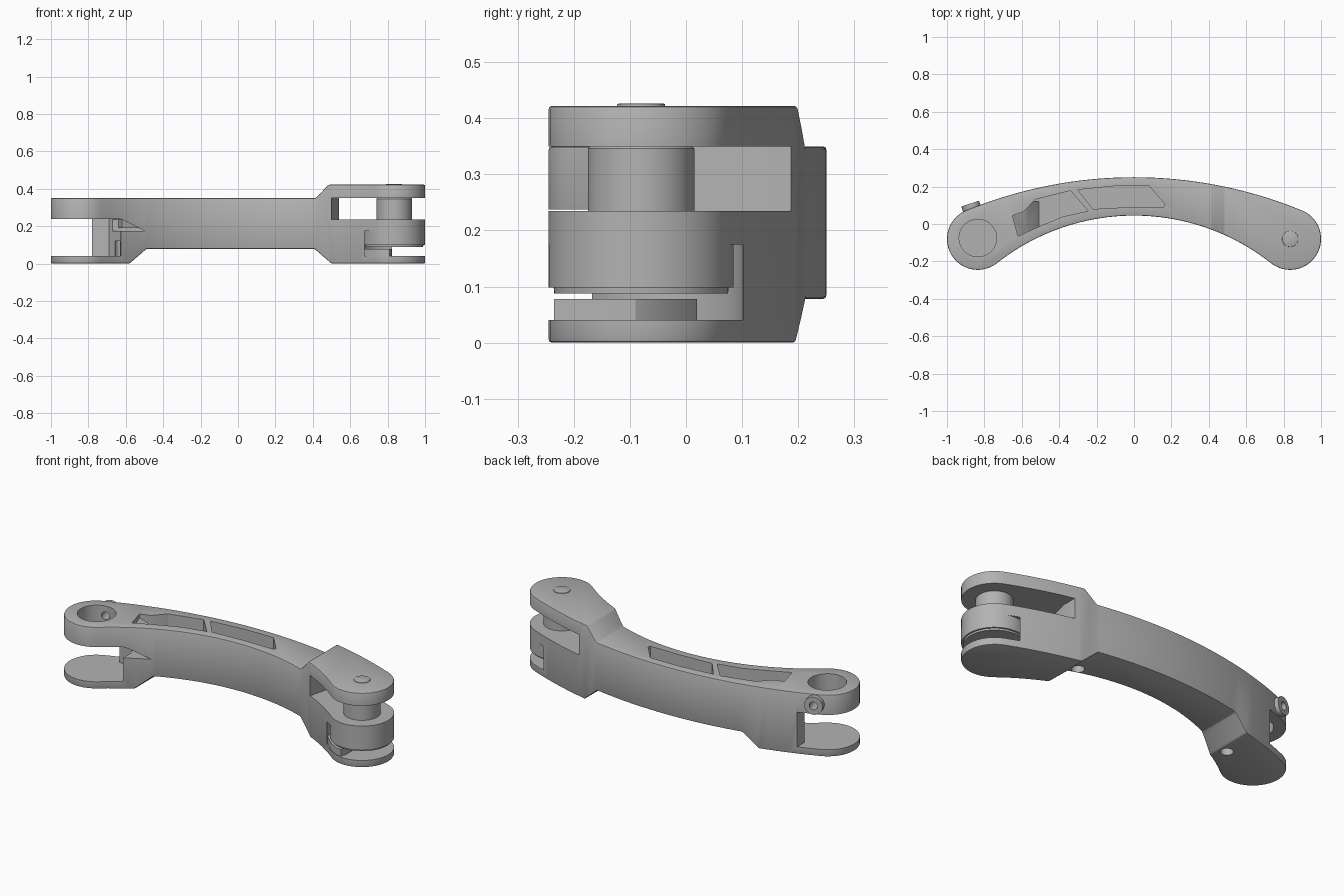
import bpy, bmesh
from math import sin, cos, pi, asin, radians
from mathutils import Vector

if "Cube" in bpy.data.objects:
    bpy.data.objects.remove(bpy.data.objects["Cube"], do_unlink=True)

grey = bpy.data.materials.new("satin grey")
grey.use_nodes = True
colour = (0.45, 0.45, 0.45, 1)
grey.diffuse_color = colour
grey.node_tree.nodes["Principled BSDF"].inputs["Base Color"].default_value = colour

END_X, END_Y, END_R = 0.835, -0.08, 0.165
OUTER_R, INNER_R = 2.36, 1.182
OUTER_Y, INNER_Y = 0.25, 0.045


def prism(name, points, low, high, along_y=False):
    """Extrude an outline along z, or an x-z outline along y."""
    bm = bmesh.new()
    verts = [bm.verts.new((a, low, b) if along_y else (a, b, low)) for a, b in points]
    face = bm.faces.new(verts)
    grown = bmesh.ops.extrude_face_region(bm, geom=[face])["geom"]
    step = Vector((0, high - low, 0) if along_y else (0, 0, high - low))
    bmesh.ops.translate(bm, vec=step, verts=[v for v in grown if isinstance(v, bmesh.types.BMVert)])
    bmesh.ops.recalc_face_normals(bm, faces=bm.faces)
    mesh = bpy.data.meshes.new(name)
    bm.to_mesh(mesh)
    bm.free()
    mesh.materials.append(grey)
    obj = bpy.data.objects.new(name, mesh)
    bpy.context.collection.objects.link(obj)
    return obj


def disc(x, y, r, n=64):
    return [(x + r * cos(2 * pi * i / n), y + r * sin(2 * pi * i / n)) for i in range(n)]


def cylinder(name, x, y, r, low, high):
    return prism(name, disc(x, y, r), low, high)


def apply(obj, mod):
    with bpy.context.temp_override(object=obj, active_object=obj, selected_objects=[obj]):
        bpy.ops.object.modifier_apply(modifier=mod.name)


def combine(obj, tool, operation="DIFFERENCE"):
    mod = obj.modifiers.new("cut", "BOOLEAN")
    mod.operation, mod.solver, mod.object = operation, "EXACT", tool
    apply(obj, mod)
    bpy.data.objects.remove(tool, do_unlink=True)


def bevel(obj, width, segments=2):
    mod = obj.modifiers.new("soft edges", "BEVEL")
    mod.width, mod.segments, mod.angle_limit = width, segments, radians(40)
    apply(obj, mod)


def crescent():
    """Curved link outline: two arcs joined by round ends."""
    top = asin(END_X / (OUTER_R - END_R))
    low = asin(END_X / (INNER_R + END_R))
    pts = []
    for i in range(33):
        a = top * (1 - i / 16)
        pts.append((OUTER_R * sin(a), OUTER_Y - OUTER_R + OUTER_R * cos(a)))
    start, stop = pi / 2 + top, 3 * pi / 2 + pi - pi + low
    sweep = [start + (stop - start) * i / 28 for i in range(1, 28)]
    pts += [(-END_X + END_R * cos(a), END_Y + END_R * sin(a)) for a in sweep]
    for i in range(33):
        a = low * (i / 16 - 1)
        pts.append((INNER_R * sin(a), INNER_Y - INNER_R + INNER_R * cos(a)))
    pts += [(END_X - END_R * cos(a), END_Y + END_R * sin(a)) for a in reversed(sweep)]
    return pts


# Curved body, trimmed to its stepped side profile
body = prism("link_body", crescent(), -0.1, 0.6)
side = [(-1.1, 0), (-0.58, 0), (-0.49, 0.078), (0.41, 0.078), (0.5, 0), (1.1, 0),
        (1.1, 0.422), (0.485, 0.422), (0.415, 0.35), (-1.1, 0.35)]
combine(body, prism("profile", side, -1, 1, True), "INTERSECT")
bevel(body, 0.008)

# Left fork gap and the sloping recess beside it
gap = [(-1.1, -0.4), (-0.615, -0.4), (-0.63, -0.06), (-0.69, 0.03), (-0.78, 0.05),
       (-0.78, 0.4), (-1.1, 0.4)]
combine(body, prism("gap", gap, 0.04, 0.237))
ramp = [(-0.72, 0.175), (-0.5, 0.175), (-0.62, 0.236), (-0.72, 0.236)]
combine(body, prism("ramp", ramp, -0.3, 0.0, True))

# Left bore and its cross hole
combine(body, cylinder("bore", -END_X, END_Y + 0.005, 0.1, 0.2, 0.5))

# Right fork gap
combine(body, prism("gap", [(0.49, -0.4), (0.5, -0.06), (0.54, 0.1), (0.54, 0.4),
                            (1.1, 0.4), (1.1, -0.4)], 0.235, 0.35))

# Round slot below the right eye
combine(body, cylinder("slot", END_X, END_Y, 0.182, 0.04, 0.175))

# Pockets in the upper face
pockets = [[(-0.3, 0.183), (-0.1, 0.203), (0.08, 0.205), (0.165, 0.105), (0.16, 0.09),
            (-0.03, 0.09), (-0.22, 0.08)],
           [(-0.65, 0.045), (-0.59, 0.065), (-0.53, 0.13), (-0.34, 0.178), (-0.245, 0.07),
            (-0.38, 0.04), (-0.5, -0.01), (-0.62, -0.065)]]
for outline in pockets:
    combine(body, prism("pocket", outline, 0.2, 0.5))
wedge = prism("pocket_ramp", [(-0.66, 0.335), (-0.66, 0.19), (-0.5, 0.19), (-0.57, 0.28)],
              -0.07, 0.12, True)
combine(wedge, prism("pocket_limit", pockets[1], 0.1, 0.4), "INTERSECT")
wedge.name = "pocket_ramp"

# Screw holes underneath
for x, y in [(0.38, 0.02), (-0.625, -0.03)]:
    combine(body, cylinder("hole", x, y, 0.033, -0.1, 0.12))

# Side screw boss on the left end, with its hole through to the bore
def side_screw(name, r, start, end):
    obj = cylinder(name, 0, 0, r, start, end)
    axis = Vector((-0.3, 0.95, 0)).normalized()
    obj.rotation_mode = "QUATERNION"
    obj.rotation_quaternion = Vector((0, 0, 1)).rotation_difference(axis)
    obj.location = (-0.87, 0.09, 0.295)
    bpy.context.view_layer.update()
    return obj


combine(body, side_screw("hole", 0.022, -0.12, 0.1))
boss = side_screw("screw_boss", 0.05, -0.03, 0.02)
combine(boss, side_screw("hole", 0.022, -0.1, 0.1))

# Right eye, pin, pin cap and the rest under the eye
eye = cylinder("right_eye", END_X, END_Y, END_R, 0.088, 0.235)
for v in eye.data.vertices:
    if v.co.z < 0.1:
        v.co.x = END_X + (v.co.x - END_X) * 0.94
        v.co.y = END_Y + (v.co.y - END_Y) * 0.94
collar = cylinder("eye_wall", END_X, END_Y, END_R, 0.098, 0.235)
pin = cylinder("hinge_pin", END_X, END_Y, 0.095, 0.2, 0.352)
bevel(pin, 0.006, 1)
cap = cylinder("pin_cap", END_X, END_Y, 0.043, 0.4, 0.426)
bevel(cap, 0.003)
rest = prism("eye_rest", [(0.65, -0.03), (0.66, -0.14), (0.69, -0.17), (0.73, -0.205),
                          (0.78, -0.232), (0.81, -0.235), (0.82, -0.2), (0.82, -0.09),
                          (0.79, -0.04), (0.7, 0.02)], 0.035, 0.078)

for obj in (body, wedge, boss, eye, collar, pin, cap, rest):
    bpy.ops.object.select_all(action="DESELECT")
    obj.select_set(True)
    bpy.context.view_layer.objects.active = obj
    bpy.ops.object.shade_smooth_by_angle(angle=radians(30))
